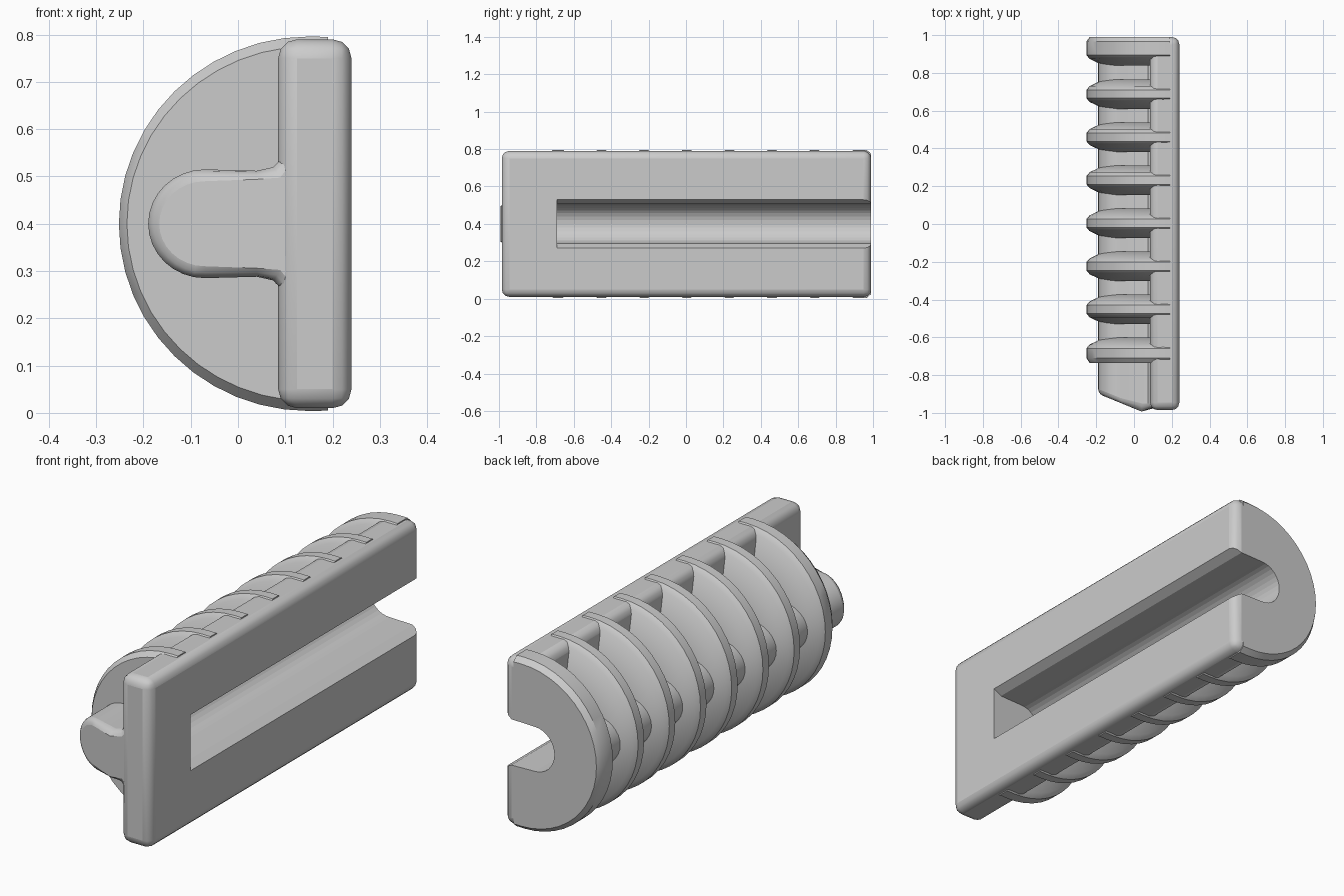
import bpy, bmesh, math

if "Cube" in bpy.data.objects:
    bpy.data.objects.remove(bpy.data.objects["Cube"])

def loft(name, rings):
    """Skin a list of (y, [(x, z), ...]) outlines along y and cap both ends."""
    bm = bmesh.new()
    loops = [[bm.verts.new((x, y, z)) for x, z in pts] for y, pts in rings]
    for a, b in zip(loops, loops[1:]):
        for i in range(len(a)):
            j = (i + 1) % len(a)
            bm.faces.new((a[i], a[j], b[j], b[i]))
    bm.faces.new(loops[0])
    bm.faces.new(loops[-1])
    bmesh.ops.recalc_face_normals(bm, faces=bm.faces)
    me = bpy.data.meshes.new(name)
    bm.to_mesh(me)
    bm.free()
    ob = bpy.data.objects.new(name, me)
    bpy.context.collection.objects.link(ob)
    return ob

def bullet(cx, rx, rz, tail, n=16):
    """Half round towards -x; tail lists (x, half height) on the straight side."""
    arc = [(cx - rx * math.sin(math.pi * i / n), 0.4 + rz * math.cos(math.pi * i / n))
           for i in range(n + 1)]
    top = [(x, 0.4 + h) for x, h in reversed(tail)]
    return top + arc + [(x, 0.4 - h) for x, h in tail]

def finish(ob, width, segments=3):
    if width:
        b = ob.modifiers.new("Bevel", "BEVEL")
        b.width, b.segments, b.angle_limit = width, segments, math.radians(40)
    c = ob.modifiers.new("Slot", "BOOLEAN")
    c.operation, c.object, c.solver = "DIFFERENCE", slot, "EXACT"
    bpy.ops.object.select_all(action="DESELECT")
    ob.select_set(True)
    bpy.context.view_layer.objects.active = ob
    bpy.ops.object.shade_smooth_by_angle(angle=math.radians(35))

# Slot cutter: closed at the front, open at the back, flared at the mouth
cut = bullet(0.08, 0.10, 0.103, [(0.20, 0.106), (0.25, 0.135), (0.4, 0.135)])
slot = loft("slot_cutter", [(-0.69, cut), (1.2, cut)])
slot.hide_render = True
slot.display_type = "WIRE"

# Flat plate along the right side
box = [(0.085, 0.01), (0.24, 0.01), (0.24, 0.79), (0.085, 0.79)]
plate = loft("plate", [(-0.985, box), (0.99, box)])
finish(plate, 0.04)

# Rounded core flaring into the plate, with a plug at the front
outline = bullet(-0.07, 0.12, 0.115, [(0.04, 0.112), (0.075, 0.12), (0.095, 0.145), (0.16, 0.145)])
core = loft("core", [(-0.975, outline), (0.95, outline)])
for v in core.data.vertices:          # sloped plug tip
    if v.co.y < -0.9:
        v.co.y += max(0.0, -v.co.x) * 0.4
finish(core, 0.025)

# Row of half-round ribs, thin at the rim and thicker towards the core
for i in range(8):
    y = -0.68 + i * 0.228
    def ring(rx, rz):
        return bullet(0.15, rx, rz, [(0.19, rz * 0.998)], n=24)
    base, side, rim = ring(0.31, 0.18), ring(0.385, 0.375), ring(0.402, 0.396)
    rings = [(y - 0.078, base), (y - 0.042, side), (y - 0.022, rim),
             (y + 0.022, rim), (y + 0.042, side), (y + 0.078, base)]
    if i == 0:                        # flat front face
        rings = [(y - 0.055, side), (y - 0.03, rim)] + rings[3:]
    if i == 7:                        # flat back face
        rings = rings[:3] + [(0.965, rim), (0.99, side)]
    finish(loft("rib_%d" % (i + 1), rings), 0)
